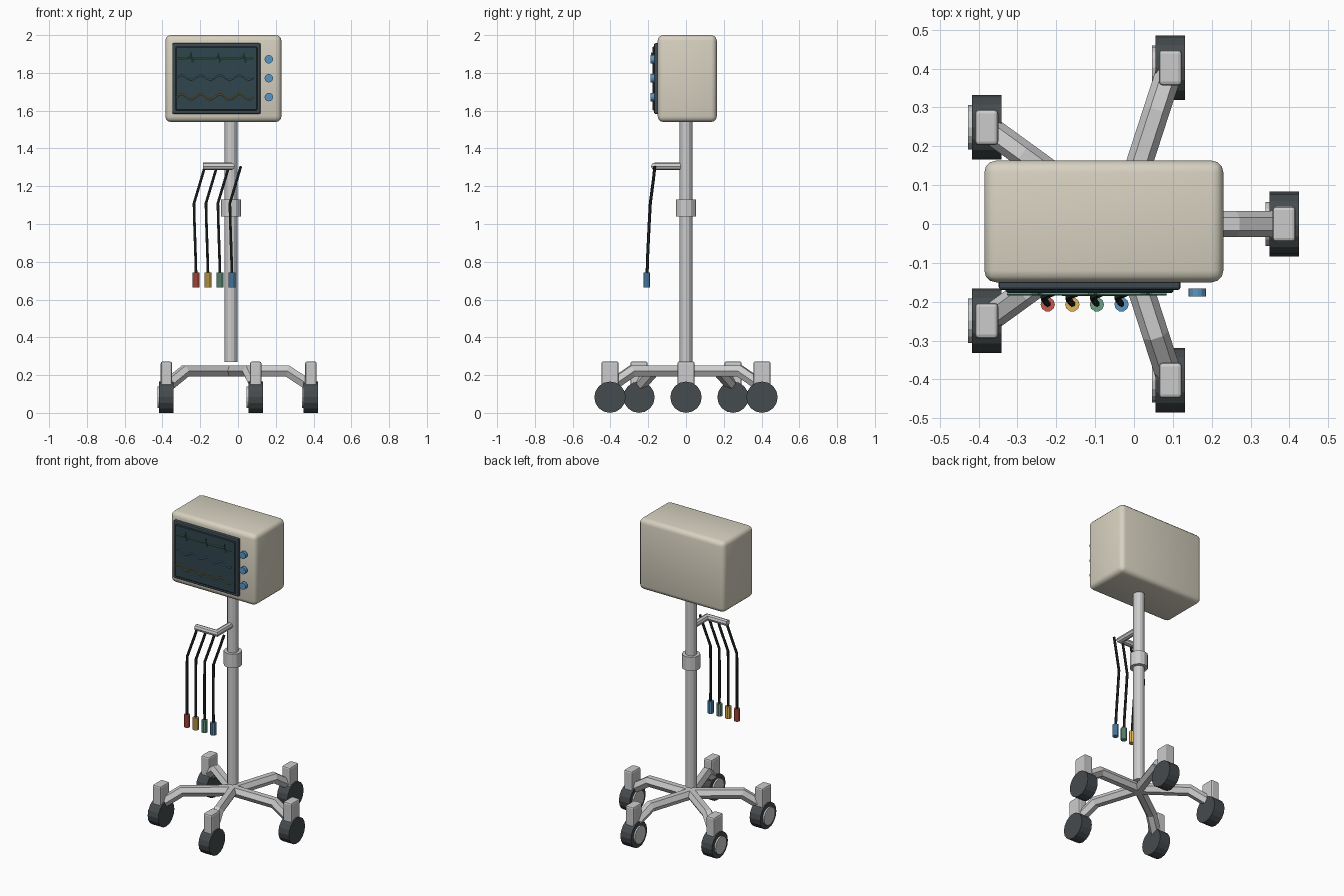
import bpy, bmesh
from math import sin, cos, pi, radians
from mathutils import Vector, Matrix

if "Cube" in bpy.data.objects:
    bpy.data.objects.remove(bpy.data.objects["Cube"])

CX = -0.037  # pole axis


def material(name, rgb):
    m = bpy.data.materials.new(name)
    m.diffuse_color = (*rgb, 1)
    m.use_nodes = True
    m.node_tree.nodes["Principled BSDF"].inputs["Base Color"].default_value = m.diffuse_color
    return m


CREAM = material("cream", (0.68, 0.64, 0.53))
DARK = material("dark_frame", (0.045, 0.065, 0.08))
GLASS = material("screen_glass", (0.03, 0.06, 0.075))
RUBBER = material("rubber", (0.06, 0.07, 0.075))
CABLE = material("cable_black", (0.02, 0.025, 0.025))
RED = material("red", (0.6, 0.1, 0.07))
YELLOW = material("yellow", (0.75, 0.47, 0.1))
GREEN = material("green", (0.15, 0.35, 0.25))
BLUE = material("blue", (0.1, 0.3, 0.55))
TRACES = (material("trace_green", (0.08, 0.35, 0.2)), BLUE,
          material("trace_orange", (0.5, 0.28, 0.05)))


def finish(name, bm, mat=None):
    bmesh.ops.recalc_face_normals(bm, faces=bm.faces)
    me = bpy.data.meshes.new(name)
    bm.to_mesh(me)
    bm.free()
    ob = bpy.data.objects.new(name, me)
    bpy.context.collection.objects.link(ob)
    if mat:
        me.materials.append(mat)
    return ob


def box(name, lo, hi, mat=None, bevel=0, segments=2, smooth=False):
    lo, hi = Vector(lo), Vector(hi)
    bm = bmesh.new()
    bmesh.ops.create_cube(bm, size=1, matrix=Matrix.Translation((lo + hi) / 2)
                          @ Matrix.Diagonal((*(hi - lo), 1)))
    if bevel:
        bmesh.ops.bevel(bm, geom=bm.edges[:], offset=bevel, segments=segments,
                        profile=0.5, affect='EDGES')
    ob = finish(name, bm, mat)
    if smooth:
        ob.data.shade_smooth()
    return ob


def sweep(name, path, radius, sides, ref, mat=None):
    """Capped tube along a path, mitred at bends; ref is normal to the bend plane."""
    pts = [Vector(p) for p in path]
    bm = bmesh.new()
    rings = []
    for i, p in enumerate(pts):
        a = (p - pts[max(i - 1, 0)]).normalized()
        b = (pts[min(i + 1, len(pts) - 1)] - p).normalized()
        t = (a + b).normalized()
        u = Vector(ref)
        u = (u - t * u.dot(t)).normalized()
        v = t.cross(u)
        miter = min(1.6, 1 / max(0.1, t.dot(b if b.length else a)))
        rings.append([bm.verts.new(p + radius * (u * cos(k * 2 * pi / sides)
                      + v * miter * sin(k * 2 * pi / sides))) for k in range(sides)])
    for r, s in zip(rings, rings[1:]):
        for k in range(sides):
            j = (k + 1) % sides
            bm.faces.new((r[k], r[j], s[j], s[k]))
    bm.faces.new(rings[0])
    bm.faces.new(rings[-1])
    return finish(name, bm, mat)


def rod(name, a, b, radius, sides, mat=None):
    ref = (0, 0, 1) if abs(a[2] - b[2]) < 1e-4 else (1, 0, 0)
    return sweep(name, (a, b), radius, sides, ref, mat)


# Monitor housing, bezel and screen
box("monitor_housing", (-0.385, -0.15, 1.54), (0.23, 0.163, 2.0), CREAM, 0.03, 3, True)
box("screen_bezel", (-0.348, -0.17, 1.583), (0.12, -0.14, 1.957), DARK, 0.008)
box("screen", (-0.33, -0.177, 1.601), (0.102, -0.16, 1.939), GLASS, 0.004, 1)

# Screen traces: pulse line and two waves
x0, x1, ty = -0.325, 0.083, -0.181
pulse = [(x0, ty, 1.877)]
for px in (-0.25, -0.105, 0.03):
    pulse += [(px + dx, ty, 1.877 + dz) for dx, dz in
              ((-0.02, 0), (-0.012, 0.008), (-0.004, 0), (0.002, 0.028),
               (0.009, -0.018), (0.016, 0))]
pulse.append((x1, ty, 1.877))
sweep("pulse_trace", pulse, 0.003, 4, (0, 1, 0), TRACES[0])
for name, z, amp, mat in (("blue_wave_trace", 1.775, 0.012, TRACES[1]),
                          ("orange_wave_trace", 1.672, 0.014, TRACES[2])):
    sweep(name, [(x0 + (x1 - x0) * i / 48, ty, z + amp * sin(8 * pi * i / 48))
                 for i in range(49)], 0.003, 4, (0, 1, 0), mat)

# Control knobs
for i in range(3):
    z = 1.872 - 0.1 * i
    rod(f"knob_{i + 1}", (0.163, -0.187, z), (0.163, -0.166, z), 0.0225, 12, BLUE)

# Pole and height collar
rod("pole", (CX, 0, 0.27), (CX, 0, 1.56), 0.034, 12)
rod("pole_collar", (CX, 0, 1.04), (CX, 0, 1.13), 0.054, 12)

# Cable bracket with hanging leads
sweep("cable_bracket", ((CX, -0.025, 1.305), (CX, -0.165, 1.305), (-0.185, -0.165, 1.305)),
      0.02, 8, (0, 0, 1))
for i, mat in enumerate((RED, YELLOW, GREEN, BLUE)):
    x = -0.222 + 0.0633 * i
    sweep(f"lead_cable_{i + 1}",
          ((x + 0.047, -0.165, 1.305), (x + 0.028, -0.172, 1.24), (x - 0.011, -0.189, 1.11),
           (x - 0.009, -0.194, 1.02), (x - 0.002, -0.204, 0.81), (x, -0.206, 0.73)),
          0.008, 6, (0, 1, 0), CABLE)
    rod(f"lead_connector_{i + 1}", (x, -0.207, 0.665), (x, -0.207, 0.743), 0.0185, 10, mat)

# Five-armed base with castors, all wheels facing along x
for i in range(5):
    a = radians(72 * i)
    d = Vector((cos(a), sin(a), 0))
    c = Vector((CX, 0, 0)) + d * 0.423
    path = [Vector((CX, 0, z)) + d * r for r, z in ((0, 0.221), (0.3, 0.221), (0.405, 0.152))]
    sweep(f"base_arm_{i + 1}", path, 0.034, 6, (-sin(a), cos(a), 0))
    box(f"castor_fork_{i + 1}", (c.x - 0.03, c.y - 0.046, 0.14), (c.x + 0.03, c.y + 0.046, 0.272),
        None, 0.01, 2)
    rod(f"wheel_{i + 1}", (c.x - 0.038, c.y, 0.083), (c.x + 0.038, c.y, 0.083), 0.083, 16, RUBBER)
    rod(f"wheel_cap_{i + 1}", (c.x - 0.048, c.y, 0.083), (c.x - 0.03, c.y, 0.083), 0.057, 16)
